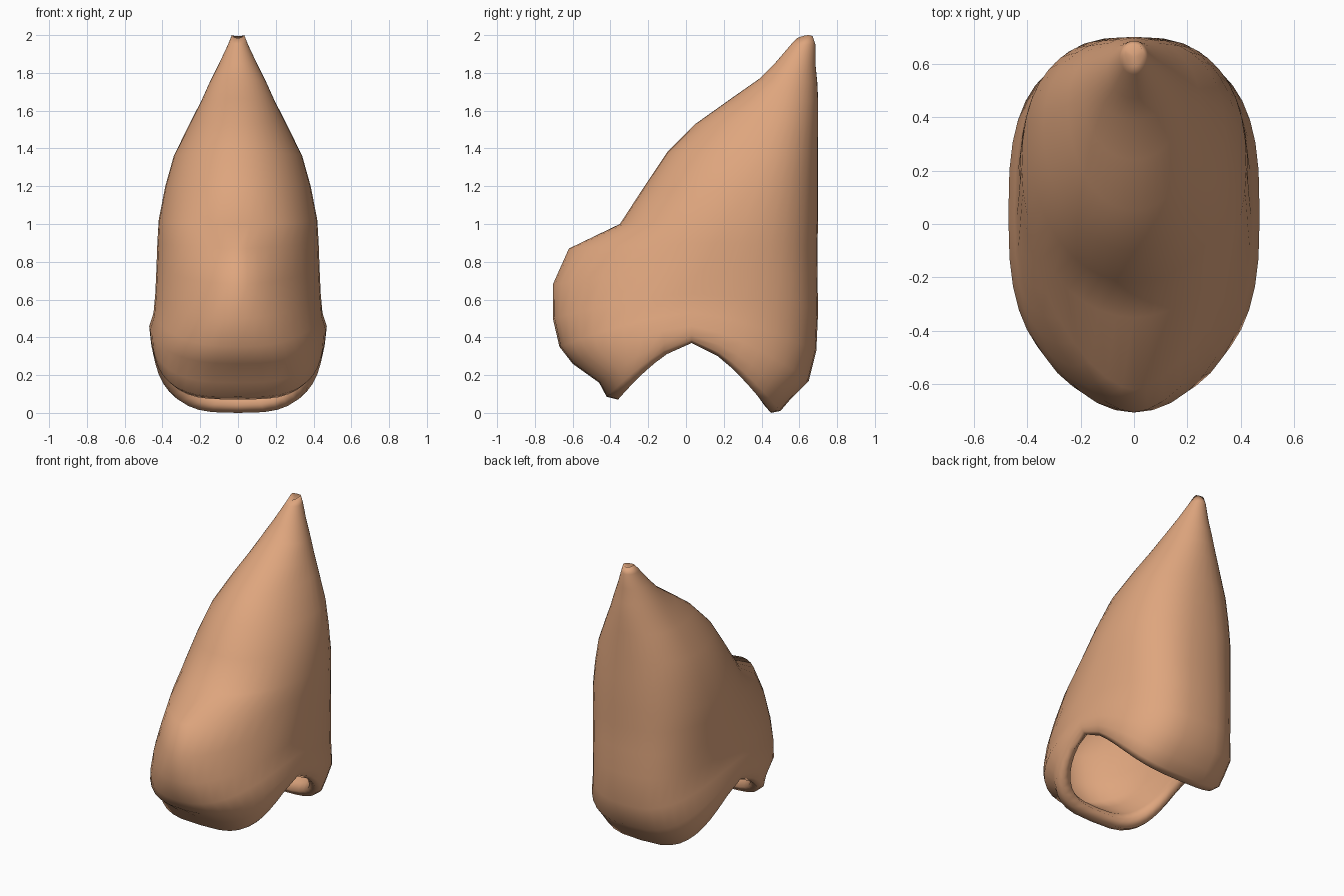
import bpy, bmesh, math

if "Cube" in bpy.data.objects:
    bpy.data.objects.remove(bpy.data.objects["Cube"])

SEG = 40

# Each ring from rim to tip: front y, front z, back y, back z, half width, side z
OUTER = [
    (-.36, .07, .45, .00, .425, .37),
    (-.42, .085, .50, .01, .45, .385),
    (-.46, .16, .56, .08, .462, .41),
    (-.60, .26, .65, .17, .47, .46),
    (-.67, .35, .69, .33, .447, .53),
    (-.705, .50, .70, .55, .438, .63),
    (-.705, .68, .695, .72, .432, .76),
    (-.62, .87, .695, .88, .427, .90),
    (-.35, 1.0, .70, 1.02, .42, 1.02),
    (-.22, 1.2, .70, 1.20, .385, 1.20),
    (-.10, 1.38, .70, 1.36, .34, 1.36),
    (.05, 1.53, .70, 1.55, .247, 1.55),
    (.24, 1.665, .70, 1.65, .195, 1.65),
    (.39, 1.77, .695, 1.75, .15, 1.75),
    (.47, 1.85, .685, 1.85, .10, 1.85),
    (.56, 1.955, .685, 1.95, .053, 1.95),
    (.59, 1.985, .67, 1.995, .033, 2.0),
]


def inset(r, t, lift=0.0):
    """Ring of the hollow, a wall thickness inside an outer ring."""
    yf, zf, yb, zb, w, zs = r
    return (yf + t, zf + lift, yb - t, zb + lift, w - t, zs + lift)


def front_roundness(z):
    # boxy at the rim, narrow at the top of the bulge, round above it
    return 2.0 if z > .95 else 1.65 + 2.1 * (1 - z / .87) ** 2


def back_roundness(z):
    # boxy at the rim, flattened along the back, round at the tip
    return 2.7 - .7 * min(1, max(0, (z - .7) / 1.05)) + .6 * max(0, 1 - z / .25)


def ring(bm, r):
    yf, zf, yb, zb, w, zs = r
    ys = .03 + .45 * max(0, zs - .63)  # widest point leans back with height
    verts = []
    for i in range(SEG):
        a = 2 * math.pi * i / SEG
        c, s = math.cos(a), math.sin(a)
        if s < 0:
            n, ye, ze = front_roundness(zf), yf, zf
        else:
            n, ye, ze = back_roundness(zb), yb, zb
        x = math.copysign(abs(c) ** (2 / n), c) * w
        k = abs(s) ** (2 / n)
        verts.append(bm.verts.new((x, ys + (ye - ys) * k, zs + (ze - zs) * k ** 1.5)))
    return verts


def bridge(bm, lower, upper):
    for i in range(SEG):
        j = (i + 1) % SEG
        bm.faces.new((lower[i], lower[j], upper[j], upper[i]))


def cap(bm, loop, co):
    centre = bm.verts.new(co)
    for i in range(SEG):
        bm.faces.new((loop[i], loop[(i + 1) % SEG], centre))


skin = bpy.data.materials.new("warm tan")
skin.diffuse_color = (0.73, 0.377, 0.207, 1)
skin.use_nodes = True
skin.node_tree.nodes["Principled BSDF"].inputs["Base Color"].default_value = skin.diffuse_color

# Pointed hollow shell: hollow top, down the inside, round the rim, up the outside
bm = bmesh.new()
hollow = [inset(r, .048) for r in OUTER[4:14]]
lip = [inset(OUTER[0], .037, .042), inset(OUTER[1], .055, .08), inset(OUTER[3], .07, .02)]
rows = [ring(bm, r) for r in hollow[::-1] + lip[::-1] + OUTER]
for low, high in zip(rows, rows[1:]):
    bridge(bm, low, high)
cap(bm, rows[0], (0, .56, 1.80))
cap(bm, rows[-1], (0, .625, 1.972))
bmesh.ops.recalc_face_normals(bm, faces=bm.faces)
for f in bm.faces:
    f.smooth = True
mesh = bpy.data.meshes.new("pointed_shell")
bm.to_mesh(mesh)
bm.free()
mesh.materials.append(skin)
shell = bpy.data.objects.new("pointed_shell", mesh)
bpy.context.collection.objects.link(shell)
